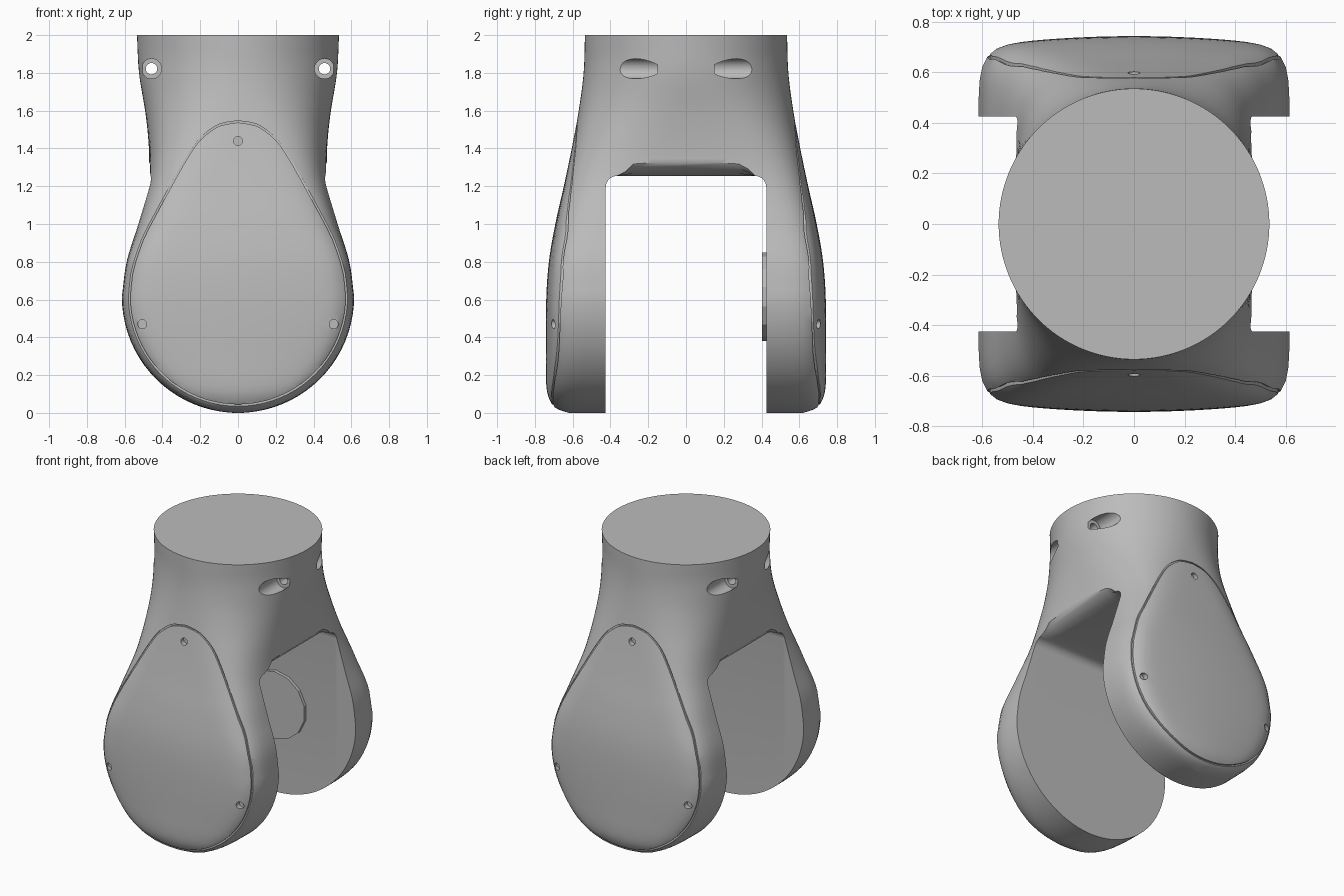
import bpy, bmesh, math
from mathutils import Matrix, Vector

if "Cube" in bpy.data.objects:
    bpy.data.objects.remove(bpy.data.objects["Cube"], do_unlink=True)

grey = bpy.data.materials.new("satin_grey")
grey.use_nodes = True
grey.diffuse_color = (0.5, 0.5, 0.5, 1)
grey.node_tree.nodes["Principled BSDF"].inputs["Base Color"].default_value = (0.5, 0.5, 0.5, 1)

R = 0.615      # radius of the rounded fork ends
CZ = 0.615     # height of the pivot axis

# Section controls by height: (z, value)
WIDTH = [(0.615, 0.615), (0.8, 0.59), (1.0, 0.53), (1.2, 0.48), (1.32, 0.47),
         (1.45, 0.475), (1.6, 0.492), (1.8, 0.524), (2, 0.535)]
DEPTH = [(0, 0.62), (0.02, 0.68), (0.05, 0.712), (0.12, 0.737), (0.3, 0.742), (0.6, 0.74),
         (0.8, 0.726), (1.0, 0.692), (1.2, 0.647), (1.4, 0.605), (1.6, 0.568),
         (1.8, 0.542), (2, 0.535)]
SQUARE = [(0, 11), (0.75, 11), (1.0, 7.5), (1.25, 4.6), (1.45, 3.1), (1.65, 2.3),
          (1.85, 2), (2, 2)]
BULGE = [(0, 0.05), (0.8, 0.05), (1.1, 0.03), (1.45, 0), (2, 0)]
PANEL = [(0.615, 0.575), (0.75, 0.56), (0.92, 0.505), (1.0, 0.465), (1.2, 0.357),
         (1.34, 0.278), (1.44, 0.21), (1.5, 0.14), (1.53, 0.08), (1.542, 0)]


def curve(table, z):
    """Smooth interpolation through a control table."""
    n = len(table)
    i = max(k for k in range(n - 1) if z >= table[k][0] or k == 0)
    slope = lambda k: ((table[min(k + 1, n - 1)][1] - table[max(k - 1, 0)][1]) /
                       (table[min(k + 1, n - 1)][0] - table[max(k - 1, 0)][0]))
    (z0, v0), (z1, v1) = table[i], table[i + 1]
    h = z1 - z0
    t = (z - z0) / h
    return ((2*t**3 - 3*t*t + 1) * v0 + (t**3 - 2*t*t + t) * h * slope(i)
            + (3*t*t - 2*t**3) * v1 + (t**3 - t*t) * h * slope(i + 1))


def half_width(z):
    return math.sqrt(max(R*R - (z - CZ)**2, 0.0004)) if z < CZ else curve(WIDTH, z)


def surface_y(x, z):
    """Depth of the outer skin at a front position."""
    u, p = min(abs(x) / half_width(z), 0.999), curve(SQUARE, z)
    return curve(DEPTH, z) * (1 - u**p)**(1 / p) * (1 - curve(BULGE, z) * u * u)


def ring(z, count=128):
    a, b, p, k = half_width(z), curve(DEPTH, z), curve(SQUARE, z), curve(BULGE, z)
    pts = []
    for i in range(count):
        c, s = math.cos(math.tau * i / count), math.sin(math.tau * i / count)
        r = (abs(c)**p + abs(s)**p)**(-1 / p)
        pts.append((a * r * c, b * r * s * (1 - k * (r * c)**2), z))
    return pts


def loft(name, rings):
    """Closed solid through a list of equal point rings."""
    bm = bmesh.new()
    loops = [[bm.verts.new(p) for p in r] for r in rings]
    n = len(loops[0])
    for lo, hi in zip(loops, loops[1:]):
        for i in range(n):
            bm.faces.new((lo[i], lo[(i+1) % n], hi[(i+1) % n], hi[i]))
    bm.faces.new(loops[0][::-1])
    bm.faces.new(loops[-1])
    return finish(name, bm)


def finish(name, bm):
    bmesh.ops.recalc_face_normals(bm, faces=bm.faces)
    mesh = bpy.data.meshes.new(name)
    bm.to_mesh(mesh)
    bm.free()
    obj = bpy.data.objects.new(name, mesh)
    bpy.context.collection.objects.link(obj)
    mesh.materials.append(grey)
    return obj


def rod(name, x, z, y0, y1, radius, sides=32):
    """Cylinder along y."""
    bm = bmesh.new()
    m = Matrix.Translation((x, (y0 + y1) / 2, z)) @ Matrix.Rotation(math.pi / 2, 4, 'X')
    bmesh.ops.create_cone(bm, cap_ends=True, segments=sides, radius1=radius,
                          radius2=radius, depth=abs(y1 - y0), matrix=m)
    return finish(name, bm)


def cut(target, cutters):
    for c in cutters:
        c.hide_render = True
        mod = target.modifiers.new("cut", 'BOOLEAN')
        mod.operation, mod.solver, mod.object = 'DIFFERENCE', 'EXACT', c
    dg = bpy.context.evaluated_depsgraph_get()
    mesh = bpy.data.meshes.new_from_object(target.evaluated_get(dg))
    target.modifiers.clear()
    target.data = mesh
    for c in cutters:
        bpy.data.objects.remove(c, do_unlink=True)


# Fork body: round neck blending into two rounded cheeks
low = [CZ - R * math.cos(math.pi / 2 * i / 20) for i in range(20)]
high = [CZ + (2 - CZ) * i / 36 for i in range(37)]
body = loft("fork_body", [ring(z) for z in low + high])

# Slot between the cheeks, with rounded corners and a softened outer lip
def slot_section(x, rise):
    side = [(0.425, -1)]
    for i in range(6):
        t = math.pi / 2 * i / 5
        side.append((0.365 + 0.06 * math.cos(t), 1.195 + 0.06 * math.sin(t)))
    side.append((0.28, 1.255 + rise))
    return [(x, y, z) for y, z in side] + [(x, -y, z) for y, z in side[::-1]]

lip = [(0.36, 0), (0.41, 0.012), (0.45, 0.04), (0.48, 0.085), (1, 0.085)]
slot = loft("slot_cutter", [slot_section(-x, d) for x, d in lip[::-1]]
            + [slot_section(x, d) for x, d in lip])
cutters = [slot]

# Bolt bores at the neck, with wider pockets opening to the outside
for sx in (-1, 1):
    cutters.append(rod("bore_cutter", sx * 0.458, 1.822, -0.7, 0.7, 0.03))
    for sy in (-1, 1):
        cutters.append(rod("pocket_cutter", sx * 0.458, 1.822, sy * 0.15, sy * 0.8, 0.053))

# Cover panel outline: rounded base and tapering top
half = [(0.575 * math.sin(t), CZ - 0.575 * math.cos(t))
        for t in (math.pi / 2 * i / 20 for i in range(20))]
half += [(curve(PANEL, z), z) for z in (CZ + (1.542 - CZ) * math.sin(math.pi / 2 * i / 24)
                                         for i in range(25))]
outline = half + [(-x, z) for x, z in half[-2:0:-1]]

for sy in (-1, 1):
    # Groove round the panel: a thin closed tube on the skin
    path = [Vector((x, sy * surface_y(x, z), z)) for x, z in outline]
    bm = bmesh.new()
    tube = []
    for i, p in enumerate(path):
        along = (path[(i + 1) % len(path)] - path[i - 1]).normalized()
        out = Vector((0, sy, 0))
        across = along.cross(out).normalized()
        tube.append([bm.verts.new(p + across * u * 0.005 + out * v * 0.01)
                     for u, v in ((-1, -1), (1, -1), (1, 1), (-1, 1))])
    for i, a in enumerate(tube):
        b = tube[(i + 1) % len(tube)]
        for j in range(4):
            bm.faces.new((a[j], a[(j+1) % 4], b[(j+1) % 4], b[j]))
    cutters.append(finish("groove_cutter", bm))
    # Panel screw holes
    for x, z in ((0, 1.44), (-0.507, 0.47), (0.507, 0.47)):
        y = surface_y(x, z)
        cutters.append(rod("screw_cutter", x, z, sy * (y - 0.03), sy * (y + 0.1), 0.024, 20))

cut(body, cutters)

# Pivot boss on the inner face of the back cheek
boss = rod("pivot_boss", 0, CZ, 0.403, 0.43, 0.235, 14)

bpy.ops.object.select_all(action='DESELECT')
body.select_set(True)
bpy.context.view_layer.objects.active = body
bpy.ops.object.shade_smooth_by_angle(angle=math.radians(35))
